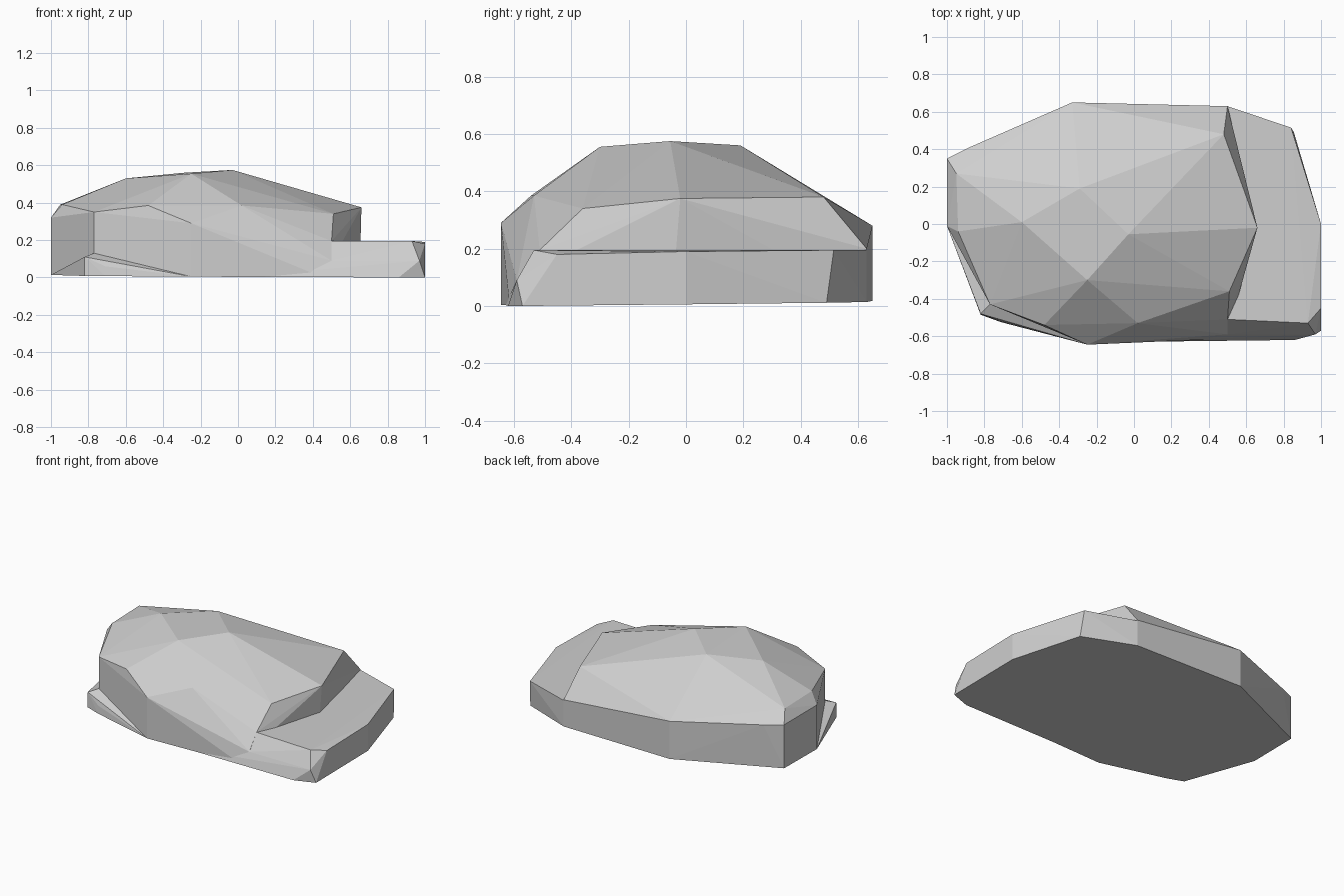
import bpy
import bmesh

default_cube = bpy.data.objects.get("Cube")
if default_cube:
    bpy.data.objects.remove(default_cube, do_unlink=True)

# Single stone colour
stone = bpy.data.materials.new("stone_grey")
stone.use_nodes = True
stone_colour = (0.62, 0.62, 0.62, 1.0)
stone.diffuse_color = stone_colour
stone.node_tree.nodes["Principled BSDF"].inputs["Base Color"].default_value = stone_colour


def ground_height(x, y):
    """The underside is one almost level plane, tipped slightly forwards."""
    return max(0.0, 0.01 + 0.01 * y - 0.004 * x)


def chiselled_rock(name, corners, footprint):
    """Wrap flat facets around the corners and the footprint on the ground."""
    mesh = bpy.data.meshes.new(name)
    bm = bmesh.new()
    for corner in corners:
        bm.verts.new(corner)
    for x, y in footprint:
        bm.verts.new((x, y, ground_height(x, y)))
    hull = bmesh.ops.convex_hull(bm, input=bm.verts[:], use_existing_faces=False)

    # Remove any corner that fell inside the wrapped surface
    loose = [v for v in bm.verts if not v.link_faces]
    bmesh.ops.delete(bm, geom=loose, context="VERTS")

    # Merge coplanar triangles into clean facets
    bmesh.ops.dissolve_limit(bm, angle_limit=0.01,
                             verts=bm.verts[:], edges=bm.edges[:])
    bmesh.ops.recalc_face_normals(bm, faces=bm.faces[:])
    for face in bm.faces:
        face.smooth = False
    bm.to_mesh(mesh)
    bm.free()
    mesh.materials.append(stone)
    rock = bpy.data.objects.new(name, mesh)
    bpy.context.scene.collection.objects.link(rock)
    return rock


# Main boulder: crown, then shoulder, then skirt
crown = [
    (-.6, .01, .53), (-.25, -.3, .555), (-.03, -.055, .575), (-.29, .19, .56),
]
shoulder = [
    (.66, -.02, .375), (.51, -.36, .34), (.48, .48, .38),
    (-.95, .27, .39), (-.94, -.04, .39), (-.77, -.43, .35),
    (-.48, -.54, .385), (.02, -.53, .385),
]
skirt = [
    (.65, -.05, .2), (.5, -.51, .195), (.5, -.59, .09), (.5, .63, .2),
    (-.33, .65, .28), (-.88, .41, .31), (-1, .35, .32), (-1, -.01, .32),
    (-.77, -.43, .13), (-.25, -.645, .29),
]
boulder_foot = [
    (.65, -.05), (.5, .63), (-.33, .65), (-1, .35),
    (-1, -.01), (-.77, -.43), (-.25, -.645), (.45, -.615),
]
chiselled_rock("boulder", crown + shoulder + skirt, boulder_foot)

# Low step along the side, with a chipped front corner
step_top = [
    (0, -.45, .195), (.5, -.51, .195), (.93, -.53, .195), (1, -.45, .18),
    (1, 0, .19), (.84, .515, .195), (.5, .63, .195), (0, .5, .195),
]
step_chips = [(.5, -.59, .09), (.97, -.59, .09)]
step_foot = [
    (0, -.63), (.86, -.62), (1, -.57), (1, 0),
    (.855, .49), (.5, .63), (0, .5),
]
chiselled_rock("side_step", step_top + step_chips, step_foot)

# Small wedge poking out at the foot of the opposite front corner
wedge_top = [(-.77, -.43, .13), (-.82, -.48, .11), (-.71, -.52, .06)]
wedge_foot = [(-1, -.01), (-.82, -.485), (-.71, -.525), (-.25, -.645), (-.5, -.3)]
chiselled_rock("foot_wedge", wedge_top, wedge_foot)
